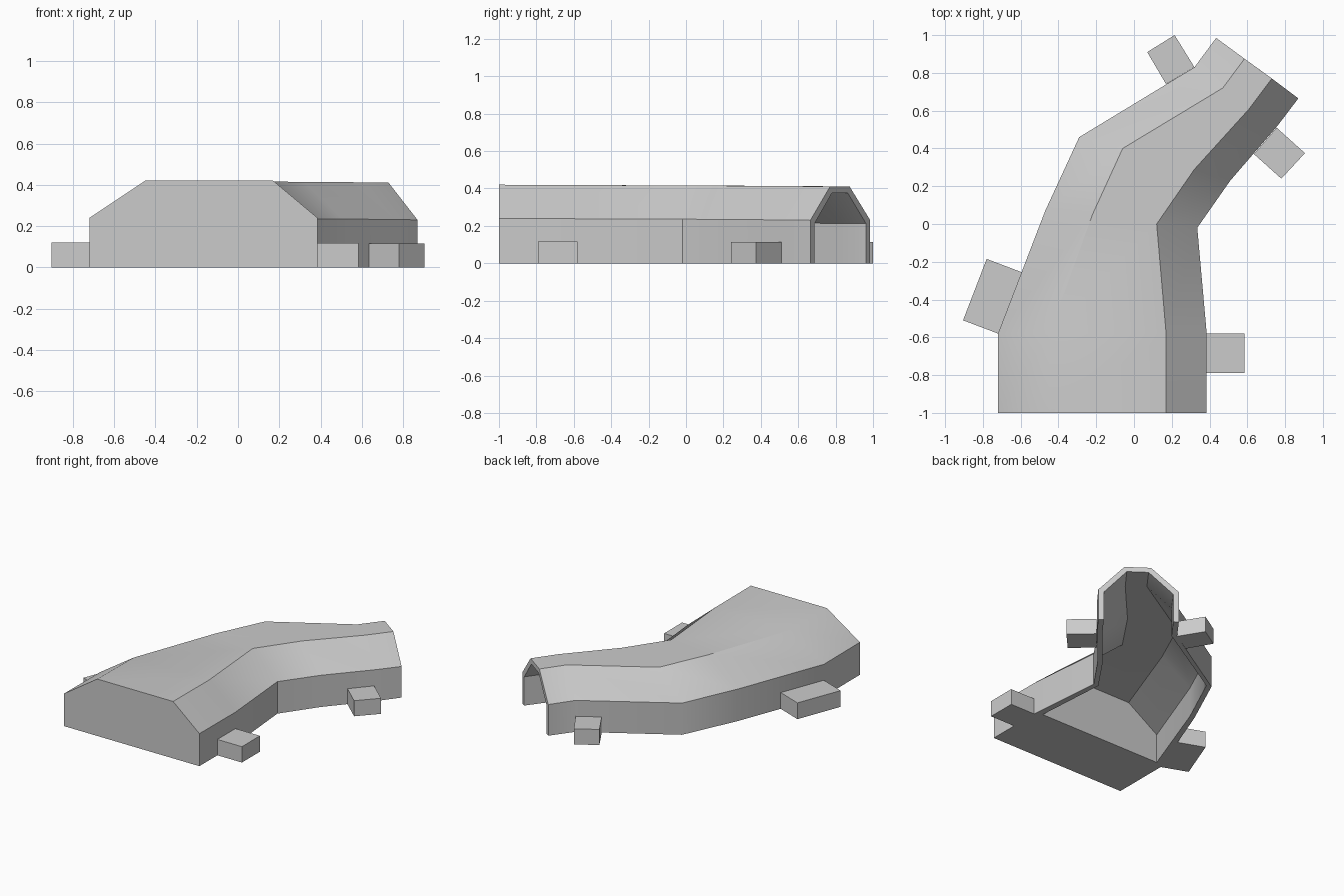
import bpy, bmesh, math
from mathutils import Vector

cube = bpy.data.objects.get("Cube")
if cube:
    bpy.data.objects.remove(cube, do_unlink=True)

grey = bpy.data.materials.new("concrete_grey")
grey.use_nodes = True
grey.diffuse_color = (0.6, 0.6, 0.6, 1)
grey.node_tree.nodes["Principled BSDF"].inputs["Base Color"].default_value = (0.6, 0.6, 0.6, 1)


def finish(bm, name):
    bmesh.ops.recalc_face_normals(bm, faces=bm.faces[:])
    mesh = bpy.data.meshes.new(name)
    bm.to_mesh(mesh)
    bm.free()
    mesh.materials.append(grey)
    obj = bpy.data.objects.new(name, mesh)
    bpy.context.collection.objects.link(obj)
    return obj


# Plan of the bending shelter: outer wall, ridge, ridge, outer wall per section
PLAN = [
    ((-0.72, -1.0), (-0.45, -1.0), (0.17, -1.0), (0.385, -1.0)),
    ((-0.72, -0.58), (-0.447, -0.58), (0.17, -0.58), (0.385, -0.58)),
    ((-0.47, 0.07), (-0.22, 0.05), (0.12, 0.0), (0.335, -0.02)),
    ((-0.29, 0.46), (-0.06, 0.40), (0.32, 0.29), (0.51, 0.23)),
    ((0.32, 0.83), (0.47, 0.72), (0.61, 0.61), (0.76, 0.52)),
    ((0.435, 0.985), (0.585, 0.875), (0.73, 0.77), (0.87, 0.665)),
]


def ring(section, index, inset=0.0):
    """Six points of one arch; an inset gives the matching inner arch."""
    wa, ra, rb, wb = [Vector(p) for p in section]
    across = (wb - wa).normalized()
    wa, wb = wa + across * inset, wb - across * inset
    ra, rb = ra + across * inset * 0.45, rb - across * inset * 0.45
    drop = 0.01 * index / 5
    eave, top = 0.24 - drop - inset * 0.5, 0.42 - drop - inset * 0.95
    return [Vector((p.x, p.y, z)) for p, z in
            ((wa, 0), (wa, eave), (ra, top), (rb, top), (wb, eave), (wb, 0))]


# Shelter shell: solid front block, hollow behind, open arch at the far end
bm = bmesh.new()
outer = [[bm.verts.new(v) for v in ring(s, i)] for i, s in enumerate(PLAN)]
inner = []
for i, s in list(enumerate(PLAN))[1:]:
    pts = ring(s, i, 0.05 if i == 1 else 0.037)
    if i == 1:
        pts = [p + Vector((0.01, 0.03, 0)) if p.x < 0 else p + Vector((0, 0.03, 0)) for p in pts]
    inner.append([bm.verts.new(p) for p in pts])


def loft(a, b):
    for j in range(len(a) - 1):
        bm.faces.new((a[j], a[j + 1], b[j + 1], b[j]))


for rings in (outer, inner):
    for a, b in zip(rings, rings[1:]):
        loft(a, b)
loft(outer[-1], inner[-1])
bm.faces.new(outer[0])
bm.faces.new(inner[0])
for side in (0, -1):
    loft([r[side] for r in outer[1:]], [r[side] for r in inner])
bm.faces.new((outer[0][0], outer[0][-1], outer[1][-1], inner[0][-1], inner[0][0], outer[1][0]))
shell = finish(bm, "shelter_shell")

bpy.ops.object.select_all(action="DESELECT")
shell.select_set(True)
bpy.context.view_layer.objects.active = shell
bpy.ops.object.shade_smooth_by_angle(angle=math.radians(35))


# Low blocks standing against the outside walls
def block(name, footprint, height):
    bm = bmesh.new()
    base = bm.faces.new([bm.verts.new((x, y, 0)) for x, y in footprint])
    top = bmesh.ops.extrude_face_region(bm, geom=[base], use_keep_orig=True)
    verts = [g for g in top["geom"] if isinstance(g, bmesh.types.BMVert)]
    bmesh.ops.translate(bm, vec=(0, 0, height), verts=verts)
    finish(bm, name)


block("front_left_block", [(0.38, -0.79), (0.585, -0.79), (0.585, -0.58), (0.38, -0.58)], 0.117)
block("front_right_block", [(-0.905, -0.51), (-0.72, -0.58), (-0.595, -0.255), (-0.78, -0.185)], 0.12)
block("back_right_block", [(0.07, 0.91), (0.17, 0.74), (0.32, 0.83), (0.215, 1.0)], 0.115)
block("back_left_block", [(0.905, 0.375), (0.755, 0.51), (0.635, 0.37), (0.78, 0.24)], 0.115)
